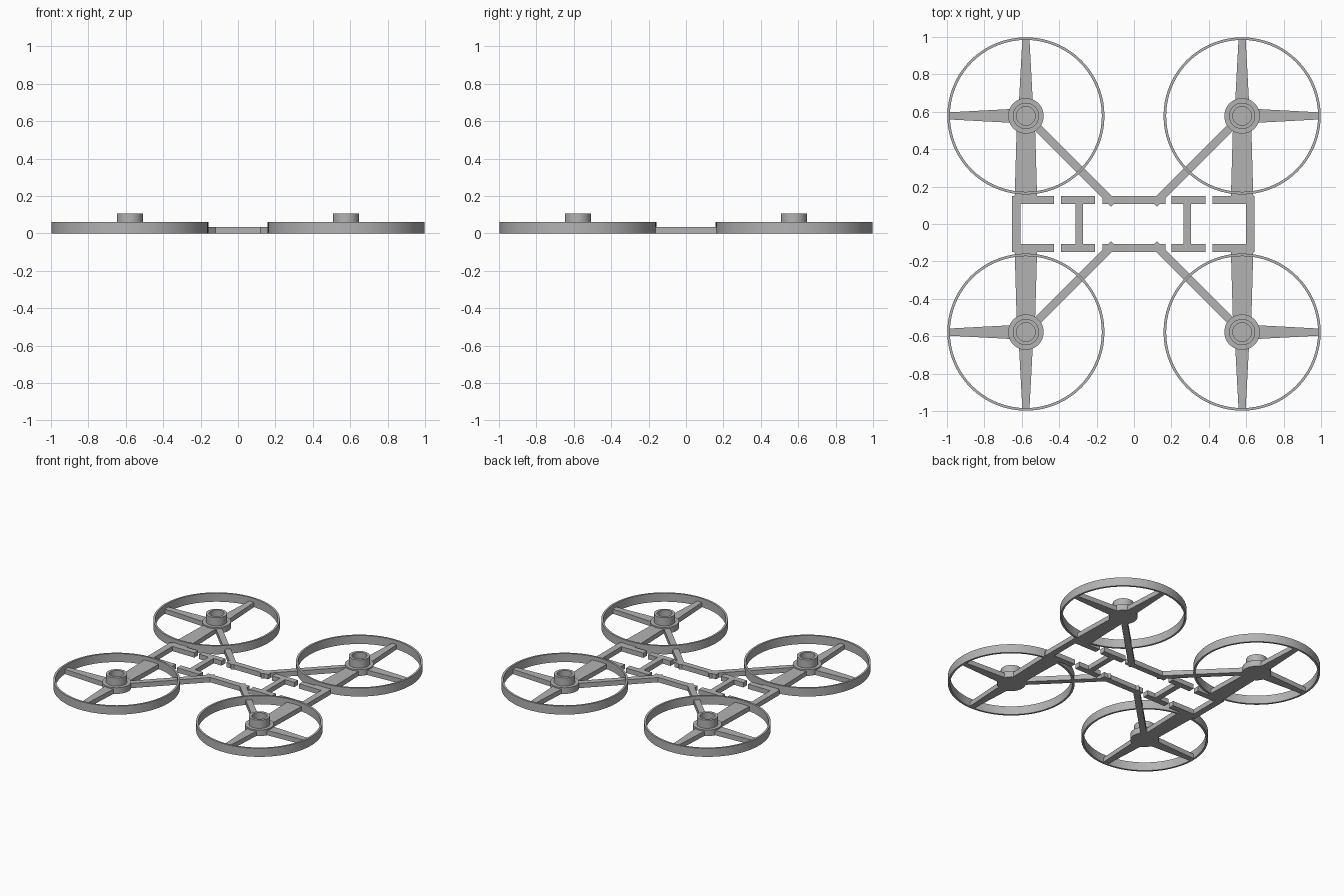
import bpy, bmesh, math
from mathutils import Matrix, Vector

cube = bpy.data.objects.get("Cube")
if cube:
    bpy.data.objects.remove(cube, do_unlink=True)

grey = bpy.data.materials.new("plain grey")
grey.use_nodes = True
colour = (0.45, 0.45, 0.45, 1)
grey.diffuse_color = colour
grey.node_tree.nodes["Principled BSDF"].inputs["Base Color"].default_value = colour

CENTRE = 0.578   # rotor offset on both axes
RADIUS = 0.42    # outer radius of a guard
FRAME_H = 0.035  # thickness of the flat frame


def finish(name, bm, smooth=False):
    bmesh.ops.remove_doubles(bm, verts=bm.verts, dist=1e-5)
    bmesh.ops.recalc_face_normals(bm, faces=bm.faces)
    mesh = bpy.data.meshes.new(name)
    bm.to_mesh(mesh)
    bm.free()
    mesh.materials.append(grey)
    obj = bpy.data.objects.new(name, mesh)
    bpy.context.collection.objects.link(obj)
    if smooth:
        bpy.ops.object.select_all(action='DESELECT')
        obj.select_set(True)
        bpy.context.view_layer.objects.active = obj
        bpy.ops.object.shade_smooth_by_angle(angle=math.radians(35))
    return obj


def plate(name, outline, height=FRAME_H):
    """Extrude a flat outline up from the ground."""
    bm = bmesh.new()
    face = bm.faces.new([bm.verts.new((x, y, 0)) for x, y in outline])
    top = bmesh.ops.extrude_face_region(bm, geom=[face])
    verts = [g for g in top["geom"] if isinstance(g, bmesh.types.BMVert)]
    bmesh.ops.translate(bm, verts=verts, vec=(0, 0, height))
    return finish(name, bm)


def lathe(name, profile, at, closed=False, steps=72):
    """Spin a radius/height profile around a vertical axis."""
    bm = bmesh.new()
    verts = [bm.verts.new((r, 0, z)) for r, z in profile]
    edges = [bm.edges.new(pair) for pair in zip(verts, verts[1:])]
    if closed:
        edges.append(bm.edges.new((verts[-1], verts[0])))
    bmesh.ops.spin(bm, geom=verts + edges, cent=(0, 0, 0), axis=(0, 0, 1),
                   angle=math.tau, steps=steps)
    bmesh.ops.translate(bm, verts=bm.verts, vec=(*at, 0))
    return finish(name, bm, smooth=True)


def strut(name, start, end, w0, w1):
    """Flat tapered bar between two points."""
    a, b = Vector(start), Vector(end)
    d = (b - a).normalized()
    n = Vector((-d.y, d.x))
    return plate(name, [a + n * w0 / 2, b + n * w1 / 2, b - n * w1 / 2, a - n * w0 / 2])


# Four rotor units: guard, hub cup, spokes and diagonal arm
hub_profile = [(0, 0), (0.095, 0), (0.095, 0.045), (0.07, 0.045), (0.07, 0.105),
               (0.05, 0.105), (0.05, 0.055), (0, 0.055)]
inner = RADIUS - 0.014
guard_profile = [(inner, 0), (RADIUS, 0), (RADIUS, 0.062), (inner, 0.062)]
for sx, side in ((1, "left"), (-1, "right")):
    for sy, end in ((-1, "front"), (1, "rear")):
        tag = f"{end}_{side}"
        cx, cy = sx * CENTRE, sy * CENTRE
        reach = CENTRE + RADIUS - 0.008
        lathe(f"{tag}_guard", guard_profile, (cx, cy), closed=True)
        lathe(f"{tag}_motor_hub", hub_profile, (cx, cy), steps=48)
        strut(f"{tag}_side_spoke", (cx, cy), (sx * reach, cy), 0.082, 0.038)
        strut(f"{tag}_end_spoke", (cx, cy), (cx, sy * reach), 0.082, 0.038)
        strut(f"{tag}_inner_spoke", (cx, cy), (cx, sy * 0.14), 0.095, 0.12)
        strut(f"{tag}_diagonal_arm", (cx, cy), (sx * 0.1075, sy * 0.1075), 0.042, 0.042)

# Centre frame: two cross bars, a pair of I-shaped and a pair of C-shaped pieces
OUT, IN = 0.15, 0.107
for sy, end in ((-1, "front"), (1, "rear")):
    strut(f"{end}_centre_bar", (-0.168, sy * (OUT + IN) / 2),
          (0.168, sy * (OUT + IN) / 2), OUT - IN, OUT - IN)

half_i = [(0.204, IN), (0.204, OUT), (0.385, OUT), (0.385, IN), (0.309, IN)]
half_i_end = [(0.309, -IN), (0.385, -IN), (0.385, -OUT), (0.204, -OUT), (0.204, -IN)]
i_shape = half_i + half_i_end + [(0.269, -IN), (0.269, IN)]
c_shape = [(0.425, OUT), (0.649, OUT), (0.649, -OUT), (0.425, -OUT),
           (0.425, -IN), (0.602, -IN), (0.602, IN), (0.425, IN)]
for sx, side in ((1, "left"), (-1, "right")):
    for name, shape in (("i_beam", i_shape), ("bracket", c_shape)):
        plate(f"{side}_{name}", [(sx * x - 0.004, y) for x, y in shape])
